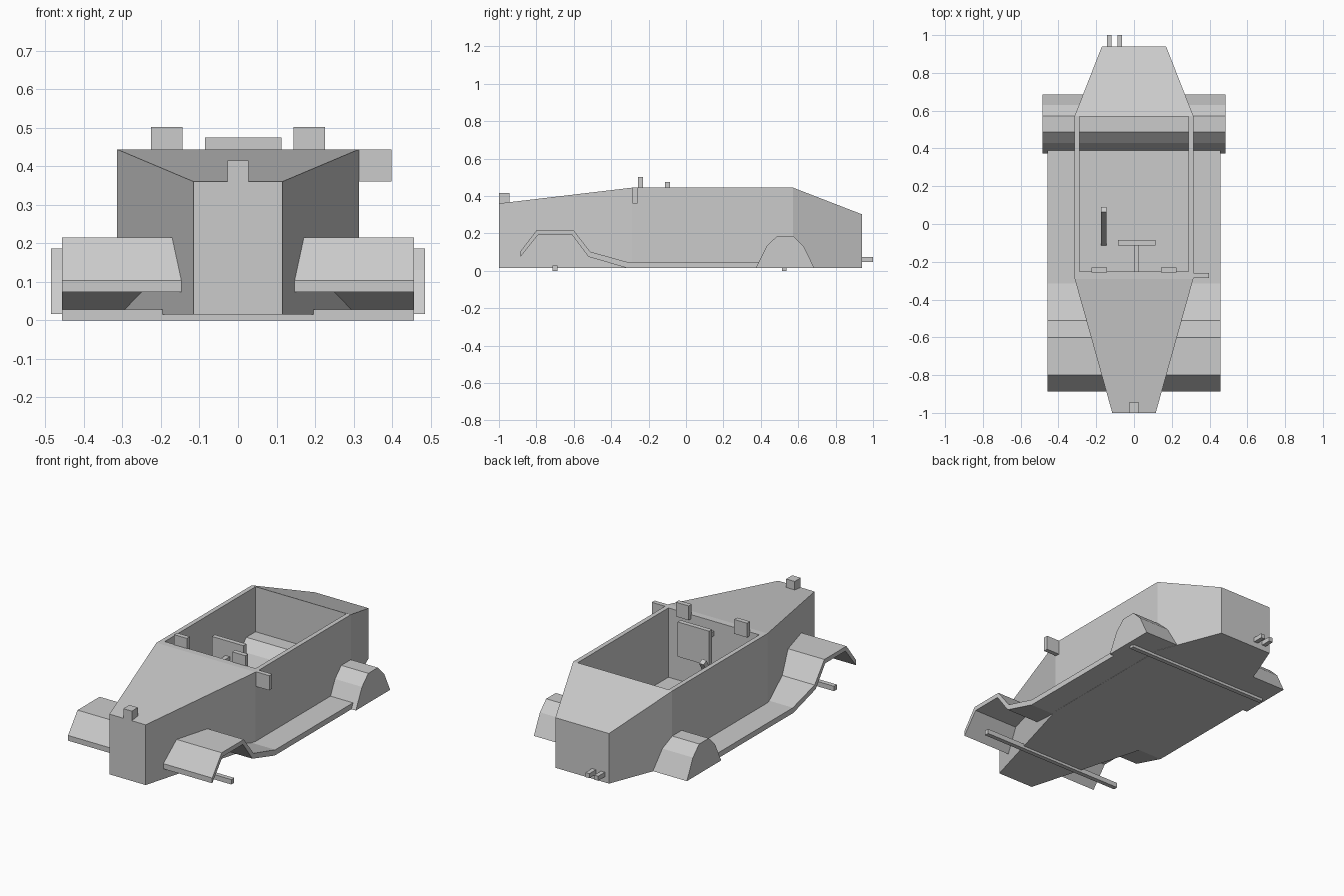
import bpy
import bmesh

if "Cube" in bpy.data.objects:
    bpy.data.objects.remove(bpy.data.objects["Cube"])


def make_object(name, verts, faces):
    mesh = bpy.data.meshes.new(name)
    mesh.from_pydata(verts, [], faces)
    bm = bmesh.new()
    bm.from_mesh(mesh)
    bmesh.ops.recalc_face_normals(bm, faces=bm.faces)
    bm.to_mesh(mesh)
    bm.free()
    obj = bpy.data.objects.new(name, mesh)
    bpy.context.collection.objects.link(obj)
    return obj


def extrude_x(name, profile, x0, x1):
    """Extrude a (y, z) outline sideways from x0 to x1."""
    n = len(profile)
    verts = [(x, y, z) for x in (x0, x1) for y, z in profile]
    faces = [tuple(range(n)), tuple(range(n, 2 * n))]
    faces += [(i, (i + 1) % n, n + (i + 1) % n, n + i) for i in range(n)]
    return make_object(name, verts, faces)


def box(name, x0, x1, y0, y1, z0, z1):
    return extrude_x(name, [(y0, z0), (y1, z0), (y1, z1), (y0, z1)], x0, x1)


# Body: loft of rectangular stations (y, half width, top height)
BOTTOM = 0.015
stations = [(-1.0, 0.115, 0.36), (-0.29, 0.314, 0.444),
            (0.573, 0.314, 0.444), (0.94, 0.17, 0.302)]
verts, faces = [], []
for y, w, top in stations:
    verts += [(-w, y, BOTTOM), (w, y, BOTTOM), (w, y, top), (-w, y, top)]
for s in range(len(stations) - 1):
    for i in range(4):
        j = (i + 1) % 4
        faces.append((4 * s + i, 4 * s + j, 4 * s + 4 + j, 4 * s + 4 + i))
faces += [(0, 1, 2, 3), (12, 13, 14, 15)]
body = make_object("body", verts, faces)

# Open cockpit cut into the body
cutter = box("cockpit_cutter", -0.288, 0.288, -0.252, 0.57, 0.045, 0.7)
cutter.hide_render = True
cut = body.modifiers.new("cockpit", 'BOOLEAN')
cut.operation = 'DIFFERENCE'
cut.solver = 'EXACT'
cut.object = cutter
bpy.context.view_layer.objects.active = body
bpy.ops.object.modifier_apply(modifier=cut.name)
bpy.data.objects.remove(cutter)

# Front fenders, running boards and floor as one bent sheet
upper = [(-0.886, 0.103), (-0.80, 0.215), (-0.60, 0.215),
         (-0.512, 0.102), (-0.315, 0.047), (0.40, 0.047)]
lower = [(0.40, 0.016), (-0.32, 0.016), (-0.522, 0.075),
         (-0.608, 0.19), (-0.792, 0.19), (-0.886, 0.073)]
extrude_x("front_fenders_and_running_boards", upper + lower, -0.457, 0.457)

# Rear fenders, running through the cockpit as a bench
extrude_x("rear_fenders", [(0.374, 0.016), (0.43, 0.13), (0.487, 0.186),
                           (0.573, 0.186), (0.63, 0.13), (0.685, 0.016)],
          -0.485, 0.485)

# Axles
for name, y in (("front_axle", -0.70), ("rear_axle", 0.525)):
    box(name, -0.457, 0.457, y - 0.013, y + 0.013, 0.0, 0.028)

# Radiator cap
box("radiator_cap", -0.027, 0.027, -1.0, -0.945, 0.33, 0.415)

# Twin windscreens
for name, x in (("left_windscreen", -0.185), ("right_windscreen", 0.185)):
    box(name, x - 0.041, x + 0.041, -0.257, -0.23, 0.42, 0.502)

# Side mirror
box("side_mirror", 0.31, 0.398, -0.285, -0.259, 0.36, 0.444)

# Steering wheel and column
box("steering_wheel", -0.086, 0.113, -0.113, -0.086, 0.275, 0.474)
box("steering_column", 0.0, 0.027, -0.26, -0.10, 0.361, 0.388)

# Leaning hand lever
extrude_x("hand_lever", [(-0.115, 0.055), (-0.089, 0.041),
                         (0.09, 0.373), (0.064, 0.388)], -0.175, -0.146)

# Exhaust pipes
for i, x in enumerate((-0.131, -0.075)):
    box(f"exhaust_pipe_{i + 1}", x - 0.0125, x + 0.0125, 0.93, 1.0, 0.047, 0.073)
